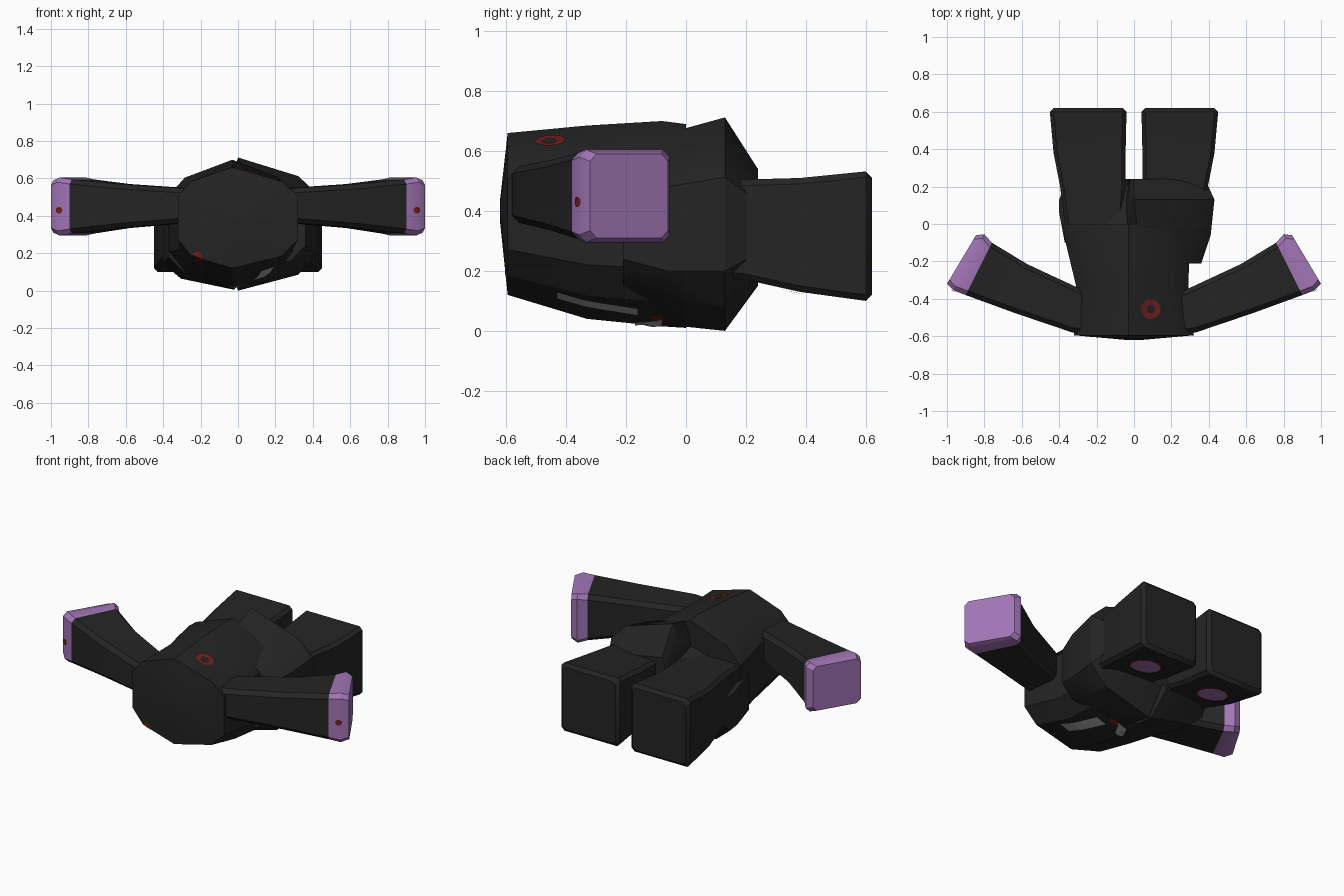
import bpy, bmesh, math
from mathutils import Vector
from mathutils.bvhtree import BVHTree

if "Cube" in bpy.data.objects:
    bpy.data.objects.remove(bpy.data.objects["Cube"])


def material(name, rgb):
    m = bpy.data.materials.new(name)
    m.diffuse_color = (*rgb, 1)
    m.use_nodes = True
    m.node_tree.nodes["Principled BSDF"].inputs["Base Color"].default_value = m.diffuse_color
    return m


BLACK = material("black cloth", (0.018, 0.018, 0.018))
PURPLE = material("purple", (0.36, 0.18, 0.47))
RED = material("dark red", (0.16, 0.014, 0.014))
GREY = material("light grey", (0.42, 0.42, 0.42))
trees = {}


def finish(name, bm, mats, angle=30):
    bmesh.ops.recalc_face_normals(bm, faces=bm.faces)
    trees[name] = BVHTree.FromBMesh(bm)
    me = bpy.data.meshes.new(name)
    bm.to_mesh(me)
    bm.free()
    for m in mats:
        me.materials.append(m)
    ob = bpy.data.objects.new(name, me)
    bpy.context.collection.objects.link(ob)
    bpy.ops.object.select_all(action='DESELECT')
    ob.select_set(True)
    bpy.context.view_layer.objects.active = ob
    bpy.ops.object.shade_smooth_by_angle(angle=math.radians(angle))
    return ob


def loft(name, rings, mats=(BLACK,), colour_from=None):
    """Skin closed rings; faces from ring number colour_from on use slot 1."""
    bm = bmesh.new()
    vs = [[bm.verts.new(p) for p in r] for r in rings]
    n = len(vs[0])
    for k in range(len(vs) - 1):
        for i in range(n):
            j = (i + 1) % n
            f = bm.faces.new((vs[k][i], vs[k][j], vs[k + 1][j], vs[k + 1][i]))
            f.material_index = int(colour_from is not None and k >= colour_from)
    bm.faces.new(vs[0])
    cap = bm.faces.new(vs[-1])
    cap.material_index = int(colour_from is not None)
    return finish(name, bm, mats)


def box_ring(a, b, z0, z1, c=0.02):
    """Upright rectangle with cut corners between plan points a and b."""
    a, b = Vector((*a, 0)), Vector((*b, 0))
    d = (b - a).normalized() * c
    pts = [(a + d, z0), (b - d, z0), (b, z0 + c), (b, z1 - c),
           (b - d, z1), (a + d, z1), (a, z1 - c), (a, z0 + c)]
    return [(p.x, p.y, z) for p, z in pts]


def body_ring(y, xl, xr, z0, z1, rx=-0.03):
    """Ten sided section with a ridge above and below."""
    h = z1 - z0
    r, l = rx + (xr - rx) * 0.75, rx + (xl - rx) * 0.75
    pts = [(rx, z1), (r, z1 - .14 * h), (xr, z1 - .28 * h), (xr, z0 + .28 * h),
           (r, z0 + .12 * h), (rx, z0), (l, z0 + .12 * h), (xl, z0 + .28 * h),
           (xl, z1 - .28 * h), (l, z1 - .14 * h)]
    return [(x, y, z) for x, z in pts]


# torso, neck end towards -y
loft("torso", [body_ring(-.62, -.04, .04, .36, .44, 0),
               body_ring(-.595, -.32, .32, .12, .66),
               body_ring(-.33, -.31, .29, .04, .685),
               body_ring(-.08, -.37, .30, .015, .70),
               body_ring(.0, -.38, .30, .01, .69)])

# hips: right side stands higher than the left
loft("right_hip", [body_ring(-.21, .0, .36, .10, .60, .05),
                   body_ring(-.06, -.04, .41, .02, .66, .02),
                   body_ring(.13, -.04, .43, .0, .712, .0),
                   body_ring(.24, -.03, .38, .15, .54, .0)])
loft("left_hip", [body_ring(-.10, -.37, .03, .03, .56, -.02),
                  body_ring(.06, -.40, .03, .01, .52, -.02),
                  body_ring(.13, -.40, .03, .005, .50, -.02),
                  body_ring(.24, -.36, .0, .15, .48, -.04)])

# arms with hands, and legs, on both sides
ARM = [((.20, -.59), (.20, -.38), .37, .54), ((.33, -.58), (.28, -.35), .36, .55),
       ((.64, -.475), (.57, -.215), .335, .57), ((.90, -.38), (.76, -.10), .305, .595),
       ((.965, -.355), (.80, -.055), .295, .605), ((1.0, -.32), (.845, -.06), .31, .59)]
LEG = [(.0, .06, .37, .19, .50), (.2, .045, .395, .17, .505), (.38, .045, .43, .13, .51),
       (.60, .04, .45, .10, .532), (.62, .06, .43, .12, .512)]
for side, s in (("right", 1), ("left", -1)):
    loft(side + "_arm", [box_ring((s * a[0], a[1]), (s * b[0], b[1]), z0, z1, .025)
                         for a, b, z0, z1 in ARM], (BLACK, PURPLE), 3)
    loft(side + "_leg", [box_ring((s * x0, y), (s * x1, y), z0, z1)
                         for y, x0, x1, z0, z1 in LEG])


def project(p, d, target):
    hit = trees[target].ray_cast(Vector(p) - Vector(d) * 3, Vector(d))[0]
    return (hit if hit else Vector(p)) - Vector(d) * 0.006


def patch(name, rows, d, target, mat, closed=False):
    """Thin painted patch: rows of points dropped on to a surface."""
    bm = bmesh.new()
    vs = [[bm.verts.new(project(p, d, target)) for p in r] for r in rows]
    n = len(vs[0])
    for a, b in zip(vs, vs[1:]):
        for i in range(n if closed else n - 1):
            j = (i + 1) % n
            bm.faces.new((a[i], a[j], b[j], b[i]))
    # turn the patch to face the viewer
    bmesh.ops.recalc_face_normals(bm, faces=bm.faces)
    bm.normal_update()
    if sum(f.normal.dot(Vector(d)) for f in bm.faces) > 0:
        bmesh.ops.reverse_faces(bm, faces=bm.faces)
    me = bpy.data.meshes.new(name)
    bm.to_mesh(me)
    bm.free()
    me.materials.append(mat)
    bpy.context.collection.objects.link(bpy.data.objects.new(name, me))


def ring_patch(name, c, r0, r1, d, target, mat, n=14):
    u = Vector((1, 0, 0))
    v = Vector(d).cross(u)
    rows = [[Vector(c) + (u * math.cos(t) + v * math.sin(t)) * r
             for t in (2 * math.pi * i / n for i in range(n))] for r in (r0, r1)]
    patch(name, rows, d, target, mat, True)


UP, DOWN, BACK = (0, 0, 1), (0, 0, -1), (0, 1, 0)
# chest ring, hand dots and sole discs
ring_patch("chest_ring", (.09, -.455, 0), .022, .053, DOWN, "torso", RED)
ring_patch("side_mark", (-.22, 0, .18), .002, .03, BACK, "torso", RED)
for side, s in (("right", 1), ("left", -1)):
    ring_patch(side + "_hand_dot", (s * .957, 0, .43), .001, .018, BACK, side + "_arm", RED)
    ring_patch(side + "_leg_disc", (s * .25, .40, 0), .002, .085, UP, side + "_leg", PURPLE)
    ring_patch(side + "_leg_disc_rim", (s * .25, .40, 0), .085, .10, UP, side + "_leg", RED)

# grey streaks and red spot underneath
def streak(name, a, b, w):
    rows = [[(a[0] + (b[0] - a[0]) * t / 6 + o, a[1] + (b[1] - a[1]) * t / 6, 0)
             for o in (-w, 0, w)] for t in range(7)]
    patch(name, rows, UP, "torso", GREY)


streak("grey_streak", (.16, -.43), (.11, -.16), .035)
streak("small_grey_streak", (-.03, -.17), (.02, -.08), .03)
ring_patch("under_spot", (.065, -.09, 0), .002, .035, UP, "torso", RED)
